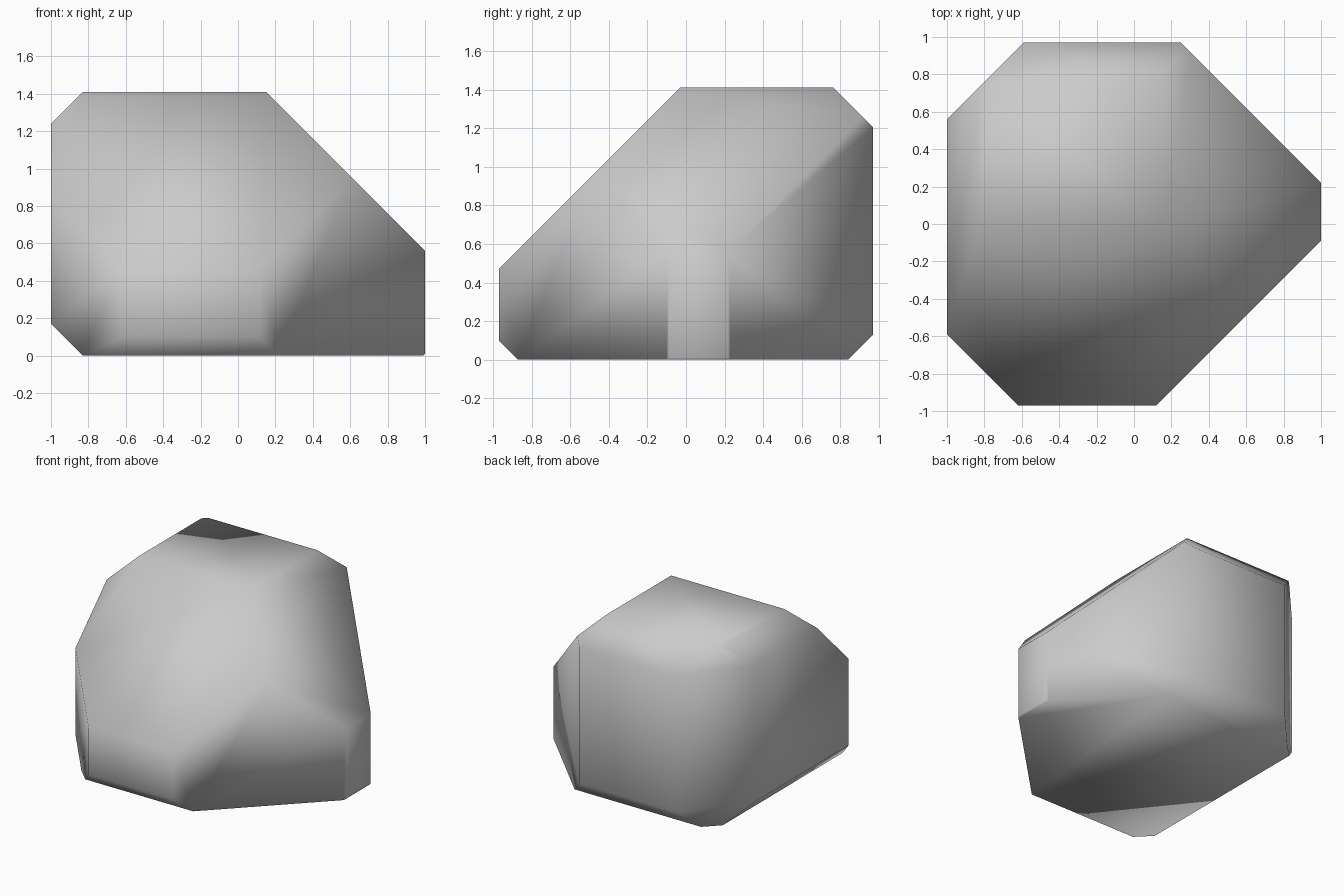
import bpy, bmesh
from mathutils import Vector

if "Cube" in bpy.data.objects:
    bpy.data.objects.remove(bpy.data.objects["Cube"])

# Block that is cut down into the boulder
bm = bmesh.new()
bmesh.ops.create_cube(bm, size=1)
bmesh.ops.scale(bm, vec=(2, 1.94, 1.41), verts=bm.verts)
bmesh.ops.translate(bm, vec=(0, 0, 0.705), verts=bm.verts)

# 45 degree edge cuts: outward normal and limit (normal . point <= limit)
cuts = [
    ((-1, 0, -1), 0.83), ((-1, 0, 1), 2.24), ((1, 0, 1), 1.56), ((1, 0, -1), 0.99),
    ((0, -1, -1), 0.87), ((0, -1, 1), 1.44), ((0, 1, 1), 2.175), ((0, 1, -1), 0.84),
    ((-1, 1, 0), 1.56), ((1, 1, 0), 1.22), ((-1, -1, 0), 1.59), ((1, -1, 0), 1.09),
]
for normal, limit in cuts:
    n = Vector(normal)
    geom = bm.verts[:] + bm.edges[:] + bm.faces[:]
    res = bmesh.ops.bisect_plane(bm, geom=geom, dist=1e-5, plane_co=n * limit / 2,
                                 plane_no=n, clear_outer=True)
    rim = [e for e in res["geom_cut"] if isinstance(e, bmesh.types.BMEdge)]
    bmesh.ops.contextual_create(bm, geom=rim)

bmesh.ops.remove_doubles(bm, verts=bm.verts, dist=1e-4)
bmesh.ops.recalc_face_normals(bm, faces=bm.faces)
bmesh.ops.triangulate(bm, faces=bm.faces)
for f in bm.faces:
    f.smooth = True

# Smooth-shaded boulder
mesh = bpy.data.meshes.new("boulder")
bm.to_mesh(mesh)
bm.free()
bpy.context.collection.objects.link(bpy.data.objects.new("boulder", mesh))
